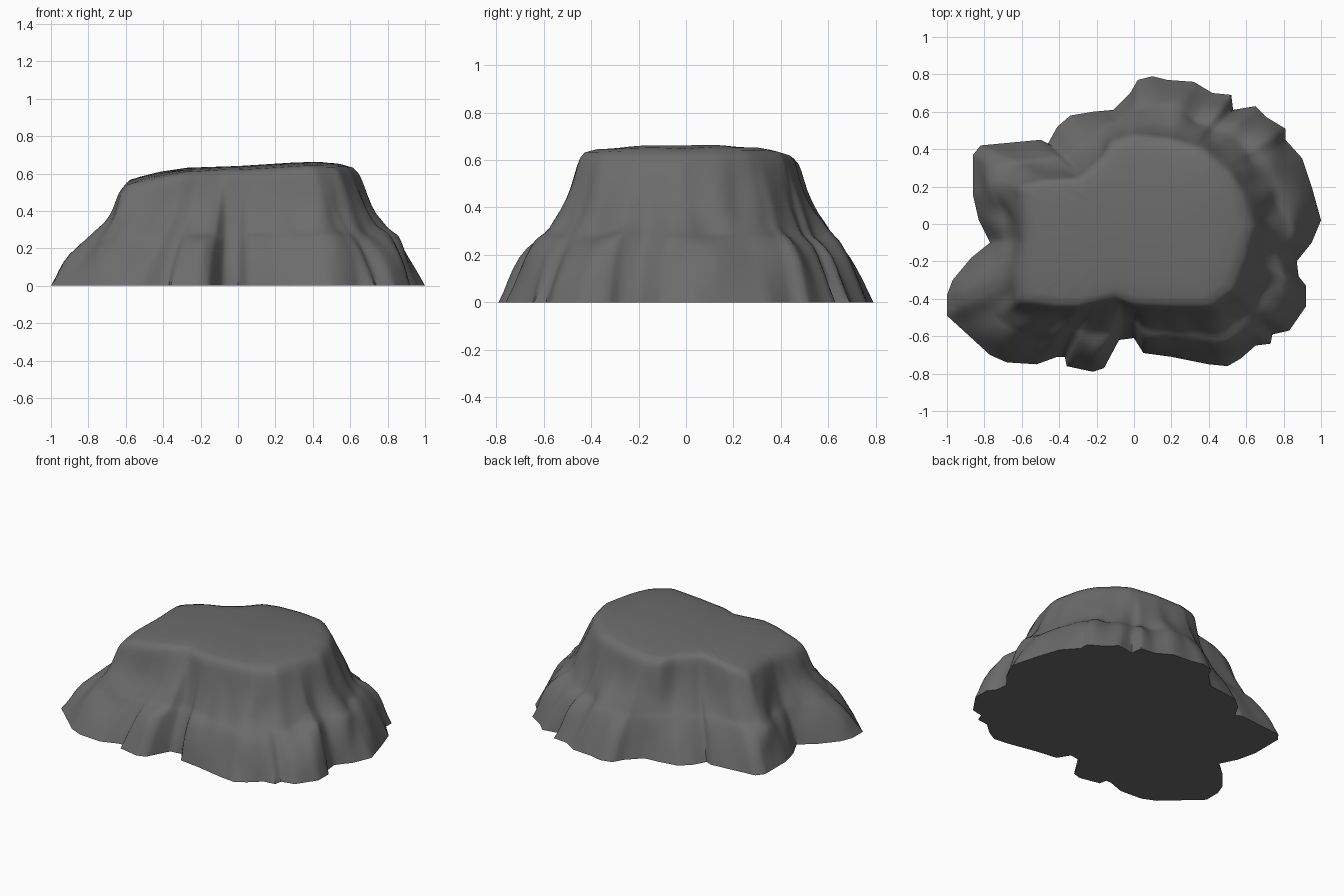
import bpy, bmesh, math
from mathutils import Vector, noise

if "Cube" in bpy.data.objects:
    bpy.data.objects.remove(bpy.data.objects["Cube"])

# Footprint and plateau outlines, counter-clockwise
FOOT = [(1, .02), (.95, .2), (.9, .35), (.81, .45), (.81, .51), (.71, .57), (.65, .63), (.53, .61),
        (.52, .69), (.42, .7), (.32, .76), (.18, .77), (.1, .79), (.02, .77), (-.02, .7), (-.11, .61),
        (-.22, .6), (-.34, .58), (-.41, .52), (-.46, .43), (-.5, .45), (-.82, .42), (-.86, .37),
        (-.86, .15), (-.83, .02), (-.77, -.1), (-.87, -.18), (-.97, -.3), (-1, -.38), (-1, -.49),
        (-.77, -.7), (-.68, -.74), (-.52, -.75), (-.41, -.71), (-.37, -.71), (-.36, -.76), (-.22, -.79),
        (-.16, -.77), (-.08, -.62), (0, -.61), (.05, -.69), (.2, -.71), (.4, -.75), (.5, -.76),
        (.57, -.72), (.65, -.65), (.73, -.64), (.74, -.59), (.83, -.57), (.92, -.44), (.92, -.33),
        (.88, -.28), (.87, -.2), (.95, -.1)]
RIM = [(.65, -.02), (.6, .15), (.53, .27), (.37, .41), (.2, .46), (0, .48), (-.12, .45), (-.17, .36),
       (-.3, .25), (-.5, .24), (-.62, .2), (-.6, 0), (-.6, -.1), (-.63, -.28), (-.62, -.42),
       (-.4, -.45), (-.3, -.45), (-.1, -.4), (0, -.44), (.2, -.45), (.42, -.45), (.54, -.36), (.6, -.2)]
# Wall profiles: height -> share of the way in from foot to rim
LEDGE = [(0, 0), (.1, .08), (.2, .2), (.27, .34), (.295, .57), (.4, .7), (.5, .85), (.62, 1)]
SLOPE = [(0, 0), (.18, .27), (.28, .5), (.41, .79), (.52, .92), (.62, 1)]
HEIGHT = [(-.64, .55), (-.58, .575), (-.4, .615), (-.3, .63), (0, .64), (.4, .665), (.55, .655), (.66, .63)]
# (angle in degrees, half width, strength) of the stepped sides
STEPS = [(-22, 14, 1), (-50, 12, .55), (-80, 10, .4), (-107, 8, .8), (5, 14, .6), (40, 20, .6), (155, 10, .4)]


def interp(table, x):
    if x <= table[0][0]:
        return table[0][1]
    for (a, fa), (b, fb) in zip(table, table[1:]):
        if x <= b:
            return fa + (fb - fa) * (x - a) / (b - a)
    return table[-1][1]


def rim_point(angle):
    d = Vector((math.cos(angle), math.sin(angle)))
    for i, a in enumerate(RIM):
        a, b = Vector(a), Vector(RIM[(i + 1) % len(RIM)])
        e = b - a
        den = d.cross(e)
        if abs(den) < 1e-9:
            continue
        r, s = a.cross(e) / den, a.cross(d) / den
        if r > 0 and -1e-6 <= s <= 1 + 1e-6:
            return d * r
    return d * .5


def top_z(p):
    return interp(HEIGHT, p.x) - .13 * p.y * p.y


def step_weight(angle):
    deg = math.degrees(angle)
    return max(s * math.exp(-(((deg - c + 180) % 360 - 180) / w) ** 2) for c, w, s in STEPS)


# Subdivide the footprint
foot = []
for i, a in enumerate(FOOT):
    a, b = Vector(a), Vector(FOOT[(i + 1) % len(FOOT)])
    n = max(1, round((b - a).length / .025))
    foot += [a.lerp(b, k / n) for k in range(n)]

bm = bmesh.new()
levels = [0, .05, .1, .15, .2, .24, .27, .283, .297, .32, .36, .4, .45, .5, .55, .59, .62]
caps = [(.96, -.008), (.9, 0), (.7, 0), (.45, 0), (.2, 0)]
columns = []
for p in foot:
    ang = math.atan2(p.y, p.x)
    q = rim_point(ang)
    w = step_weight(ang)
    shift = .07 * noise.noise(Vector((p.x * 4, p.y * 4, 7)))
    col = []
    # Fluted wall
    for z in levels:
        bulge = math.sin(math.pi * z / .62)
        zz = max(0, z + shift * bulge)
        f = w * interp(LEDGE, zz) + (1 - w) * interp(SLOPE, zz)
        c = p.lerp(q, f)
        flute = noise.noise(Vector((c.x * 7, c.y * 7, z * 4)))
        c = c * (1 + .05 * flute * bulge)
        col.append(bm.verts.new((c.x, c.y, z / .62 * (top_z(q) - .03))))
    # Plateau
    for s, dz in caps:
        c = q * s
        col.append(bm.verts.new((c.x, c.y, top_z(c) + dz)))
    columns.append(col)

peak = bm.verts.new((0, 0, .64))
base = bm.verts.new((0, 0, 0))
for a, b in zip(columns, columns[1:] + columns[:1]):
    for k in range(len(a) - 1):
        bm.faces.new((a[k], b[k], b[k + 1], a[k + 1]))
    bm.faces.new((a[-1], b[-1], peak))
    bm.faces.new((b[0], a[0], base))
# Weather the creases above the foot
worn = [v for col in columns for v in col[1:-2]]
for _ in range(3):
    bmesh.ops.smooth_vert(bm, verts=worn, factor=.4, use_axis_x=True, use_axis_y=True, use_axis_z=False)
bmesh.ops.recalc_face_normals(bm, faces=bm.faces)

mesh = bpy.data.meshes.new("rock_mesa")
bm.to_mesh(mesh)
bm.free()
rock = bpy.data.objects.new("rock_mesa", mesh)
bpy.context.collection.objects.link(rock)

stone = bpy.data.materials.new("dark grey stone")
stone.diffuse_color = (.15, .15, .15, 1)
stone.use_nodes = True
stone.node_tree.nodes["Principled BSDF"].inputs["Base Color"].default_value = stone.diffuse_color
mesh.materials.append(stone)

bpy.context.view_layer.objects.active = rock
rock.select_set(True)
bpy.ops.object.shade_smooth_by_angle(angle=math.radians(50))
